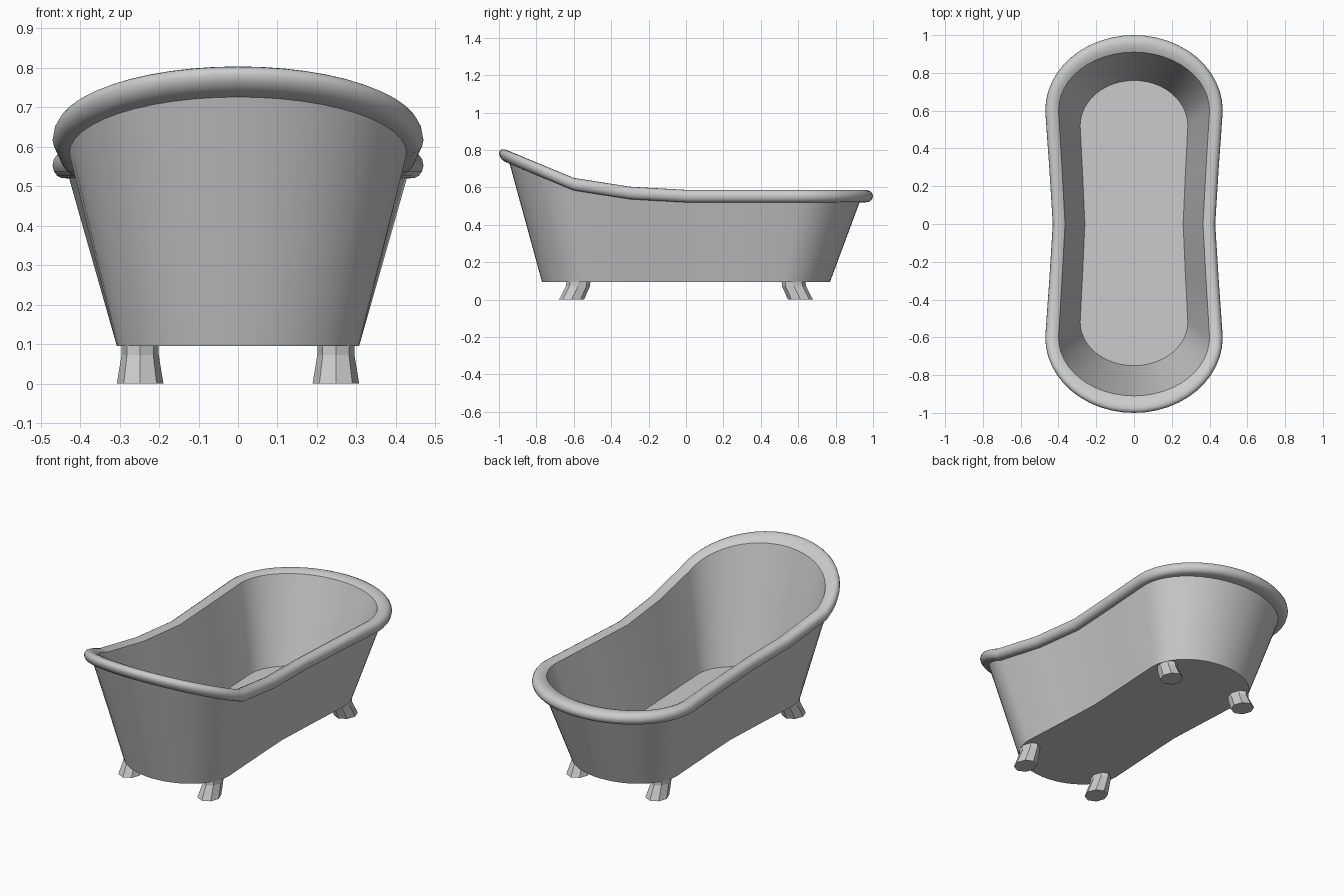
import bpy, bmesh
from math import pi, sin, cos, radians

if "Cube" in bpy.data.objects:
    bpy.data.objects.remove(bpy.data.objects["Cube"])

ARC = 24


def rim_z(y):
    """Height of the rim's middle line along the tub: raised backrest at -y."""
    pts = [(-1.0, 0.783), (-0.6, 0.617), (-0.3, 0.57), (0.0, 0.553), (1.0, 0.553)]
    for (y0, z0), (y1, z1) in zip(pts, pts[1:]):
        if y <= y1:
            return z0 + (z1 - z0) * (y - y0) / (y1 - y0)
    return pts[-1][1]


def outline(wide, waist, straight, front, back):
    """Waisted capsule outline: elliptical ends joined by pinched sides."""
    half = waist + (wide - waist) * 0.47
    pts = [(wide * cos(pi * i / ARC), straight + (back - straight) * sin(pi * i / ARC))
           for i in range(ARC + 1)]
    pts += [(-half, straight / 2), (-waist, 0), (-half, -straight / 2)]
    pts += [(-wide * cos(pi * i / ARC), -straight - (front - straight) * sin(pi * i / ARC))
            for i in range(ARC + 1)]
    pts += [(half, -straight / 2), (waist, 0), (half, straight / 2)]
    return pts


def loft(name, rings, smooth):
    """Skin a stack of rings and close both ends."""
    bm = bmesh.new()
    loops = [[bm.verts.new(p) for p in r] for r in rings]
    n = len(loops[0])
    for a, b in zip(loops, loops[1:]):
        for i in range(n):
            j = (i + 1) % n
            bm.faces.new((a[i], a[j], b[j], b[i]))
    bm.faces.new(loops[0])
    bm.faces.new(loops[-1])
    bmesh.ops.recalc_face_normals(bm, faces=bm.faces)
    me = bpy.data.meshes.new(name)
    bm.to_mesh(me)
    bm.free()
    ob = bpy.data.objects.new(name, me)
    bpy.context.collection.objects.link(ob)
    if smooth:
        bpy.ops.object.select_all(action='DESELECT')
        ob.select_set(True)
        bpy.context.view_layer.objects.active = ob
        bpy.ops.object.shade_smooth_by_angle(angle=radians(35))
    return ob


def level(shape, z):
    return [(x, y, z) for x, y in outline(*shape)]


def follow(shape, dz):
    return [(x, y, rim_z(y) + dz) for x, y in outline(*shape)]


# tub: outer wall, rolled rim, inner wall and floor as one shell
rings = [level((0.307, 0.28, 0.52, 0.77, 0.77), 0.095),
         follow((0.428, 0.39, 0.6, 0.943, 0.928), -0.033)]
inner, outer = (0.40, 0.365, 0.6, 0.91, 0.91), (0.47, 0.43, 0.6, 1.0, 1.0)
rim_profile = [(0.68, -0.032), (0.84, -0.026), (0.95, -0.015), (1.0, 0.0), (0.96, 0.014),
               (0.86, 0.025), (0.7, 0.032), (0.5, 0.034), (0.25, 0.031), (0.0, 0.022)]
for t, dz in rim_profile:
    rings.append(follow([a + (b - a) * t for a, b in zip(inner, outer)], dz))
rings.append(level((0.285, 0.26, 0.52, 0.75, 0.76), 0.12))
loft("bathtub_shell", rings, True)

# feet: eight-sided stubs with a short collar, splayed toward the ends
foot = [(0.105, 0.575, 0.047, 0.064), (0.073, 0.577, 0.047, 0.064), (0.0, 0.612, 0.059, 0.067)]
for sx, side in ((1, "right"), (-1, "left")):
    for sy, end in ((1, "back"), (-1, "front")):
        loft(f"{end}_{side}_foot",
             [[(sx * 0.248 + rx * cos(k * pi / 4), sy * cy + ry * sin(k * pi / 4), z)
               for k in range(8)] for z, cy, rx, ry in foot], False)
